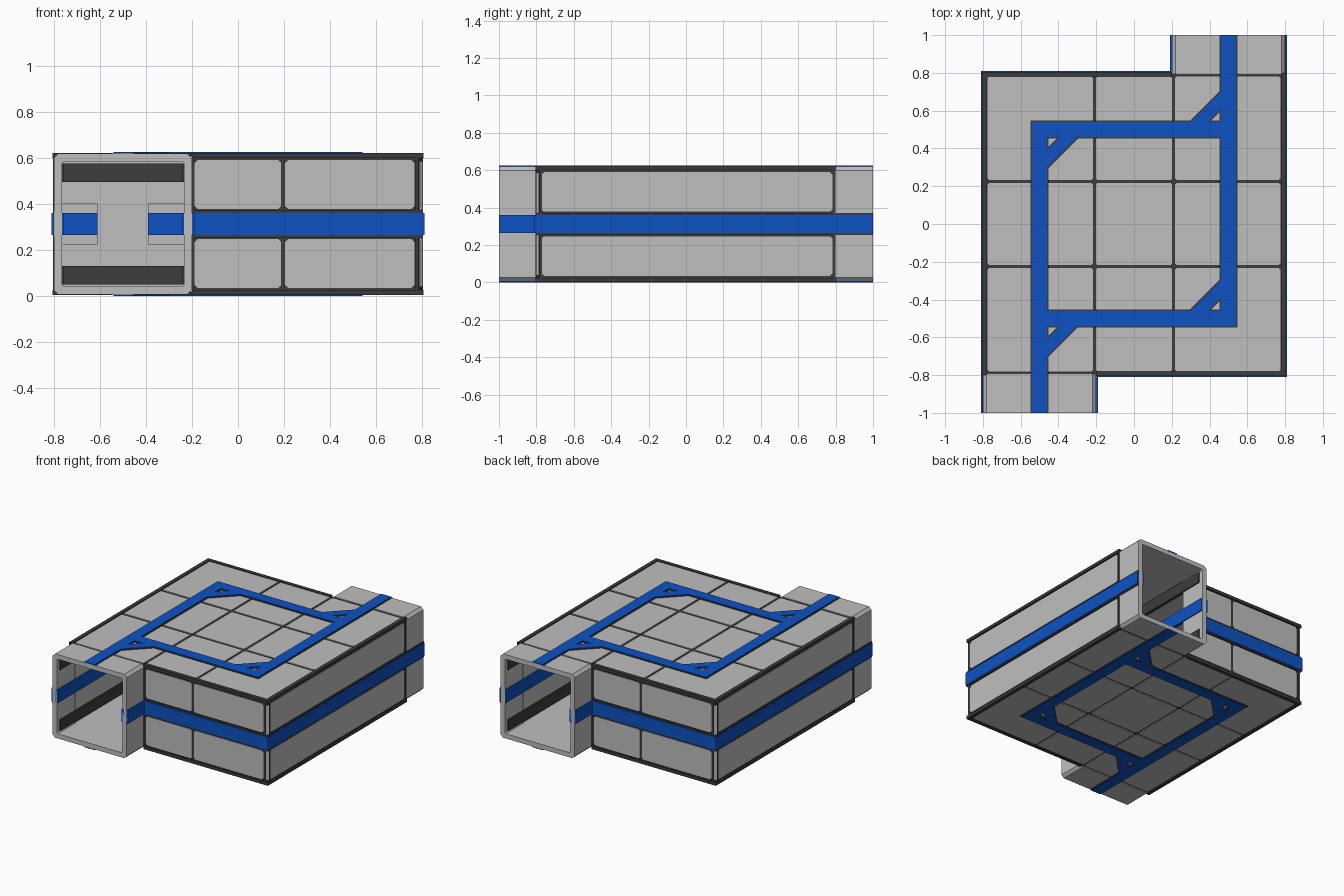
import bpy, bmesh, math
from mathutils import Matrix, Vector

cube = bpy.data.objects.get("Cube")
if cube:
    bpy.data.objects.remove(cube, do_unlink=True)


def material(name, rgb):
    m = bpy.data.materials.new(name)
    m.use_nodes = True
    m.diffuse_color = (*rgb, 1)
    b = m.node_tree.nodes["Principled BSDF"]
    b.inputs["Base Color"].default_value = (*rgb, 1)
    b.inputs["Roughness"].default_value = 0.7
    return m


GREY = material("light grey", (0.52, 0.52, 0.52))
DARK = material("charcoal", (0.045, 0.045, 0.045))
BLUE = material("blue", (0.004, 0.085, 0.55))

H = 0.625            # overall height
MID = H / 2
SPIN = Matrix.Rotation(math.pi, 4, 'Z')
FLIP = Matrix.Translation((0, 0, H)) @ Matrix.Scale(-1, 4, Vector((0, 0, 1)))


def rect(u0, u1, v0, v1, c=0.0):
    """Rectangle outline, corners cut by c."""
    if not c:
        return [(u0, v0), (u1, v0), (u1, v1), (u0, v1)]
    return [(u0 + c, v0), (u1 - c, v0), (u1, v0 + c), (u1, v1 - c),
            (u1 - c, v1), (u0 + c, v1), (u0, v1 - c), (u0, v0 + c)]


def prism(name, poly, lo, hi, axis, mat, hole=None, spin=True, flip=False):
    """Extrude an outline along an axis; repeat by half turn and/or top-bottom mirror."""
    place = {'x': lambda u, v, w: (w, u, v),
             'y': lambda u, v, w: (u, w, v),
             'z': lambda u, v, w: (u, v, w)}[axis]
    copies = [("", Matrix.Identity(4))]
    if spin:
        copies += [("_turned", SPIN)]
    if flip:
        copies += [(s + "_lower", FLIP @ m) for s, m in copies]
    for suffix, mtx in copies:
        bm = bmesh.new()
        loops = [[bm.verts.new(mtx @ Vector(place(u, v, w))) for u, v in p]
                 for p in ([poly, hole] if hole else [poly]) for w in (lo, hi)]
        n = len(poly)
        pairs = [(0, 1)] + ([(2, 3), (0, 2), (1, 3)] if hole else [])
        for a, b in pairs:
            for i in range(n):
                j = (i + 1) % n
                bm.faces.new((loops[a][i], loops[a][j], loops[b][j], loops[b][i]))
        if not hole:
            bm.faces.new(loops[0])
            bm.faces.new(loops[1])
        bmesh.ops.recalc_face_normals(bm, faces=bm.faces)
        me = bpy.data.meshes.new(name + suffix)
        bm.to_mesh(me)
        bm.free()
        me.materials.append(mat)
        bpy.context.collection.objects.link(bpy.data.objects.new(name + suffix, me))


# Hollow body: roof, floor, outer walls and central core
prism("roof", rect(-.79, .79, -.79, .79), .585, .606, 'z', GREY, spin=False, flip=True)
prism("front_wall", rect(-.2, .79, .02, H - .02), -.79, -.765, 'y', GREY)
prism("side_wall", rect(-.79, .79, .02, H - .02), .765, .79, 'x', GREY)
prism("core", rect(-.22, .22, -.22, .22), .03, H - .03, 'z', GREY, spin=False)

# Dark backing that shows in the seams
prism("roof_backing", rect(-.795, .795, -.795, .795), .606, .612, 'z', DARK, spin=False, flip=True)
prism("front_backing", rect(-.2, .795, .01, H - .01), -.795, -.79, 'y', DARK)
prism("side_backing", rect(-.795, .795, .01, H - .01), .79, .795, 'x', DARK)

# Light cladding panels
cuts_x = [(-.775, -.218), (-.202, .202), (.218, .775)]
cuts_y = [(-.78, -.233), (-.217, .217), (.233, .78)]
for i, (x0, x1) in enumerate(cuts_x):
    for j, (y0, y1) in enumerate(cuts_y):
        prism(f"roof_panel_{i}_{j}", rect(x0, x1, y0, y1, .008), .612, .617, 'z', GREY,
              spin=False, flip=True)
for i, (x0, x1) in enumerate([(-.188, .187), (.205, .766)]):
    prism(f"front_panel_{i}", rect(x0, x1, .378, .59, .012), -.8, -.795, 'y', GREY, flip=True)
prism("side_panel", rect(-.77, .782, .378, .59, .012), .795, .8, 'x', GREY, flip=True)

# Dark edge beams and chamfered corner posts
prism("front_beam", rect(-.2, .8, -.805, -.778), .6, .622, 'z', DARK, flip=True)
prism("side_beam", rect(.778, .805, -.805, .8), .6, .622, 'z', DARK, flip=True)
prism("corner_post", [(.77, -.77), (.77, -.803), (.784, -.803), (.803, -.784), (.803, -.77)],
      .01, H - .01, 'z', DARK)
prism("corner_strip", [(.786, -.795), (.789, -.803), (.803, -.789), (.795, -.786)],
      .04, H - .04, 'z', GREY)
prism("joint_post", rect(.786, .799, .01, H - .01), .79, .803, 'x', DARK)
prism("neck_post", rect(-.2, -.188, .01, H - .01), -.804, -.79, 'y', DARK)

# Open tube at each end
prism("tube", rect(-.8, -.2, .006, H - .006, .02), -1, -.795, 'y', GREY,
      hole=rect(-.765, -.235, .04, H - .04, .008))
prism("tube_passage_floor", rect(-.765, -.235, -.8, -.7), .03, .04, 'z', GREY, flip=True)

# Blue belt around the sides, with dark trim behind it
b0, b1, t0, t1 = MID - .048, MID + .048, MID - .058, MID + .058
prism("front_belt_trim", rect(-.2, .804, t0, t1), -.804, -.795, 'y', DARK)
prism("front_belt", rect(-.2, .81, b0, b1), -.81, -.795, 'y', BLUE)
prism("side_belt_trim", rect(-.804, 1, t0, t1), .795, .804, 'x', DARK)
prism("side_belt", rect(-.81, 1, b0, b1), .795, .81, 'x', BLUE)
prism("tube_belt", rect(-1, -.8, b0, b1), -.205, -.19, 'x', BLUE)

# Blue routing band on roof and underside: square ring, legs, corner braces
for name, mat, g, top in (("band_trim", DARK, .008, .621), ("band", BLUE, 0, .625)):
    o, i = .54 + g, .46 - g
    prism(name + "_ring", rect(-o, o, -o, o), .612, top, 'z', mat,
          hole=rect(-i, i, -i, i), spin=False, flip=True)
    prism(name + "_leg", rect(-o, -i, -1, -.5), .612, top, 'z', mat, flip=True)
    for k, (cx, cy, sx, sy) in enumerate([(-.46, .46, 1, -1), (-.46, -.54, 1, -1)]):
        a, b = .16 + g * 1.4, .07 - g * 1.4
        brace = [(cx + sx * u, cy + sy * v) for u, v in ((a, 0), (b, 0), (0, b), (0, a))]
        prism(f"{name}_brace_{k}", brace, .612, top, 'z', mat, flip=True)

# Interior: dark rails and blue belts along the corridor walls
prism("inner_side_rail", rect(-.97, .765, .05, .13), -.775, -.757, 'x', DARK, flip=True)
prism("inner_end_rail", rect(-.757, -.24, .05, .13), .75, .766, 'y', DARK, flip=True)
prism("inner_core_rail", rect(-.97, -.22, .05, .13), -.243, -.22, 'x', DARK, flip=True)
prism("inner_side_belt", rect(-1, .765, b0, b1), -.775, -.757, 'x', BLUE)
prism("inner_core_belt", rect(-1, -.22, b0, b1), -.243, -.22, 'x', BLUE)
for k, (x0, x1) in enumerate([(-.77, -.61), (-.39, -.22)]):
    prism(f"inner_end_plate_{k}", rect(x0, x1, MID - .09, MID + .09), .752, .766, 'y', GREY)
    prism(f"inner_end_belt_{k}", rect(x0, x1, b0, b1), .744, .753, 'y', BLUE)
